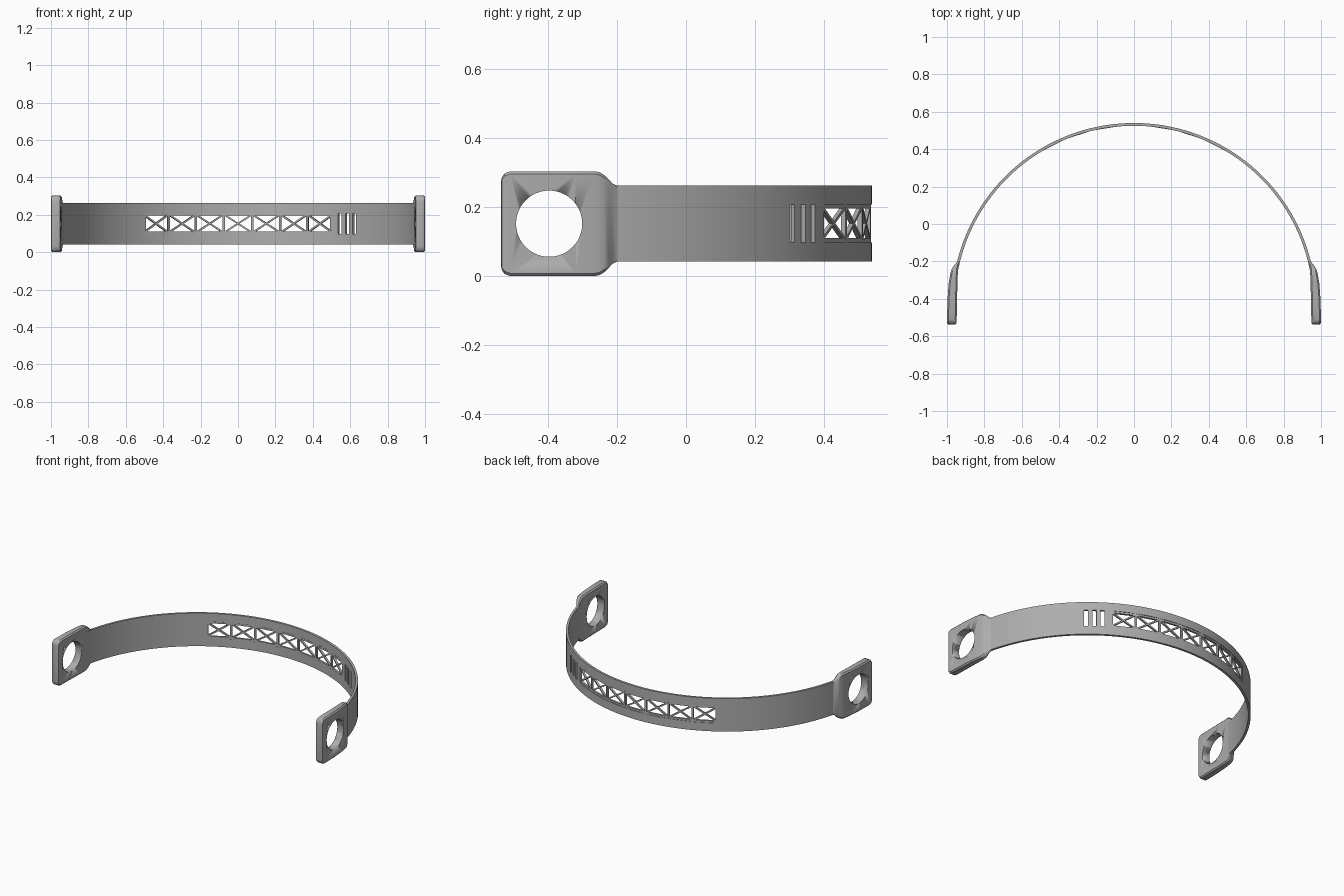
import bpy, bmesh, math
from mathutils import Vector, Matrix

if "Cube" in bpy.data.objects:
    bpy.data.objects.remove(bpy.data.objects["Cube"])

grey = bpy.data.materials.new("plain grey")
grey.use_nodes = True
grey.diffuse_color = (0.42, 0.42, 0.42, 1)
grey.node_tree.nodes["Principled BSDF"].inputs["Base Color"].default_value = grey.diffuse_color

RADIUS, CENTRE_Y, THICK = 0.974, -0.434, 0.015
MID_Z = 0.152
WINDOW, CELLS = 31.6, 7
SLOTS, SLOT_WIDTH = (33.9, 36.8, 39.7), 1.4


def on_arc(deg, z, radius=RADIUS):
    a = math.radians(deg)
    return Vector((radius * math.sin(a), CENTRE_Y + radius * math.cos(a), z))


def finish(name, bm, smooth=True):
    bmesh.ops.recalc_face_normals(bm, faces=bm.faces)
    mesh = bpy.data.meshes.new(name)
    bm.to_mesh(mesh)
    bm.free()
    obj = bpy.data.objects.new(name, mesh)
    bpy.context.collection.objects.link(obj)
    mesh.materials.append(grey)
    if smooth:
        bpy.ops.object.select_all(action='DESELECT')
        obj.select_set(True)
        bpy.context.view_layer.objects.active = obj
        bpy.ops.object.shade_smooth_by_angle(angle=math.radians(35))
    return obj


# Curved band with a long window and three slots left open
openings = [(-WINDOW, WINDOW)] + [(s, s + SLOT_WIDTH) for s in SLOTS]
angles = sorted(set(range(-80, 81, 2)) | {edge for pair in openings for edge in pair})
levels = (0.042, 0.098, 0.208, 0.262)
bm = bmesh.new()
rings = [[[bm.verts.new(on_arc(a, z, r)) for z in levels] for r in (RADIUS, RADIUS - THICK)]
         for a in angles]


def filled(i, k):
    if not (0 <= i < len(angles) - 1 and 0 <= k < 3):
        return False
    mid = (angles[i] + angles[i + 1]) / 2
    return k != 1 or not any(lo < mid < hi for lo, hi in openings)


for i in range(len(angles) - 1):
    for k in range(3):
        if not filled(i, k):
            continue
        for s in (0, 1):
            bm.faces.new((rings[i][s][k], rings[i + 1][s][k],
                          rings[i + 1][s][k + 1], rings[i][s][k + 1]))
        # rim faces wherever the neighbouring patch is open
        for di, dk, p, q in ((-1, 0, (i, k), (i, k + 1)), (1, 0, (i + 1, k), (i + 1, k + 1)),
                             (0, -1, (i, k), (i + 1, k)), (0, 1, (i, k + 1), (i + 1, k + 1))):
            if not filled(i + di, k + dk):
                bm.faces.new((rings[p[0]][0][p[1]], rings[q[0]][0][q[1]],
                              rings[q[0]][1][q[1]], rings[p[0]][1][p[1]]))
finish("band", bm)

# Lattice of straight bars inside the window
bm = bmesh.new()


def bar(p, q, width, depth):
    along = (q - p).normalized()
    mid = (p + q) / 2
    out = Vector((mid.x, mid.y - CENTRE_Y, 0))
    out = (out - along * out.dot(along)).normalized()
    side = along.cross(out)
    turn = Matrix((along, side, out)).transposed().to_4x4()
    size = Matrix.Diagonal(((q - p).length, width, depth, 1))
    bmesh.ops.create_cube(bm, size=1, matrix=Matrix.Translation(mid) @ turn @ size)


LOW, HIGH, LATTICE_R = 0.104, 0.202, RADIUS - THICK / 2
step = 2 * WINDOW / CELLS
for c in range(CELLS + 1):
    a = -WINDOW + c * step
    post = a + (0.35 if c == 0 else -0.35 if c == CELLS else 0)
    bar(on_arc(post, LOW, LATTICE_R), on_arc(post, HIGH, LATTICE_R), 0.012, 0.013)
    if c < CELLS:
        b = a + step
        for z0, z1 in ((LOW, LOW), (HIGH, HIGH), (LOW, HIGH), (HIGH, LOW)):
            bar(on_arc(a, z0, LATTICE_R), on_arc(b, z1, LATTICE_R),
                0.012 if z0 == z1 else 0.009, 0.013)
finish("window_lattice", bm, smooth=False)

# End pads: y, half height, inner x, outer x
STATIONS = [(-0.537, 0.120, 0.955, 0.992), (-0.534, 0.135, 0.951, 0.997),
            (-0.526, 0.146, 0.949, 1.0), (-0.510, 0.152, 0.948, 1.0),
            (-0.400, 0.152, 0.946, 0.997), (-0.320, 0.152, 0.944, 0.991),
            (-0.265, 0.152, 0.942, 0.982), (-0.250, 0.149, 0.941, 0.978),
            (-0.236, 0.140, 0.940, 0.972), (-0.224, 0.128, 0.939, 0.964),
            (-0.213, 0.116, 0.936, 0.955), (-0.200, 0.110, 0.930, 0.946)]
for side, label in ((1, "left"), (-1, "right")):
    bm = bmesh.new()
    loops = []
    for y, h, xi, xo in STATIONS:
        c = min(0.008, (xo - xi) / 4)
        section = ((xi, c - h), (xi + c, -h), (xo - c, -h), (xo, c - h),
                   (xo, h - c), (xo - c, h), (xi + c, h), (xi, h - c))
        loops.append([bm.verts.new((side * x, y, MID_Z + z)) for x, z in section])
    for a, b in zip(loops, loops[1:]):
        for j in range(8):
            bm.faces.new((a[j], a[j - 1], b[j - 1], b[j]))
    bm.faces.new(loops[0])
    bm.faces.new(loops[-1])
    pad = finish(label + "_end_pad", bm)

    # Round hole through the pad
    bm = bmesh.new()
    place = Matrix.Translation((side * 0.97, -0.397, MID_Z)) @ Matrix.Rotation(math.pi / 2, 4, 'Y')
    bmesh.ops.create_cone(bm, cap_ends=True, segments=48, radius1=0.096, radius2=0.096,
                          depth=0.2, matrix=place)
    cutter = finish(label + "_hole_cutter", bm)
    cutter.hide_render = True
    cutter.hide_set(True)
    cut = pad.modifiers.new("hole", 'BOOLEAN')
    cut.operation, cut.object, cut.solver = 'DIFFERENCE', cutter, 'EXACT'
